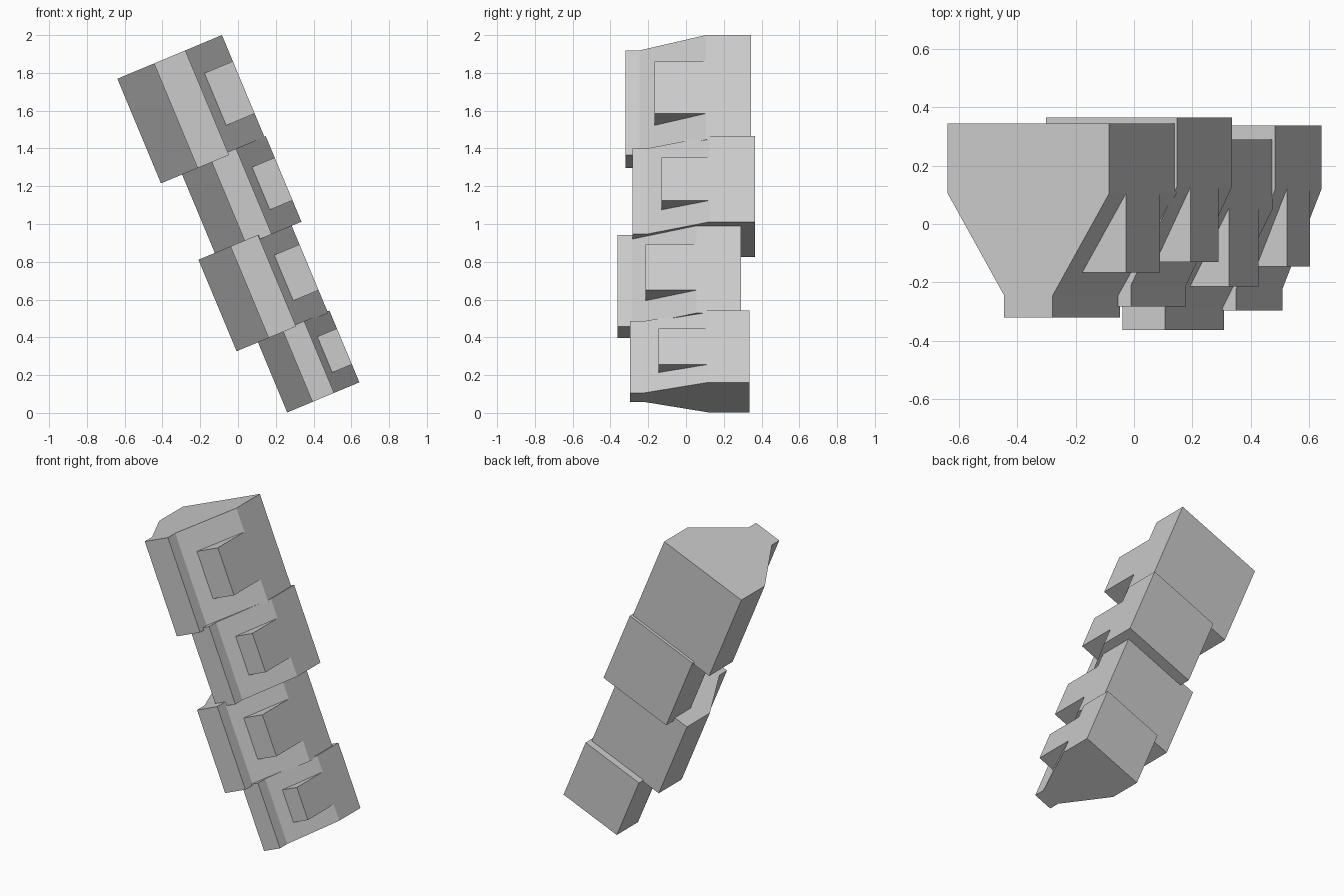
import bpy, math
from mathutils import Vector

if "Cube" in bpy.data.objects:
    bpy.data.objects.remove(bpy.data.objects["Cube"])

# Shared tilt: "across" runs along each block's width, "down" along the leaning axis
TILT = math.radians(22.65)
ACROSS = Vector((math.cos(TILT), 0, math.sin(TILT)))
DOWN = Vector((math.sin(TILT), 0, -math.cos(TILT)))


def prism(name, corner, profile, start, end):
    """Extrude an (across, y) profile along the leaning axis; across is measured from the right edge."""
    verts = [Vector((corner[0], y, corner[1])) + ACROSS * u + DOWN * d
             for d in (start, end) for u, y in profile]
    n = len(profile)
    faces = [tuple(range(n)), tuple(range(2 * n - 1, n - 1, -1))]
    faces += [(i, i + n, (i + 1) % n + n, (i + 1) % n) for i in range(n)]
    mesh = bpy.data.meshes.new(name)
    mesh.from_pydata(verts, [], faces)
    obj = bpy.data.objects.new(name, mesh)
    bpy.context.collection.objects.link(obj)
    return obj


# top right corner (x, z), width, length, y of: back, shoulder, lip, front, side box
BLOCKS = [
    ((-0.085, 2.0), 0.600, 0.600, 0.345, 0.105, -0.245, -0.320, -0.167),
    ((0.147, 1.465), 0.487, 0.491, 0.365, 0.128, -0.210, -0.282, -0.130),
    ((0.275, 1.013), 0.525, 0.525, 0.290, 0.055, -0.287, -0.363, -0.215),
    ((0.484, 0.542), 0.414, 0.412, 0.337, 0.120, -0.222, -0.296, -0.145),
]

for i, (corner, w, length, back, shoulder, lip, front, box) in enumerate(BLOCKS, 1):
    # Main block: tapered bay with a narrow front rib
    right = [(0, back), (0, shoulder), (-0.35 * w, lip), (-0.35 * w, front)]
    left = [(-w - u, y) for u, y in reversed(right)]
    prism(f"tower_block_{i}", corner, (right + left)[::-1], 0, length)
    # Side box filling the angle between sloping face and right side
    u = -0.35 * w * (shoulder - box) / (shoulder - lip)
    prism(f"side_box_{i}", corner,
          [(u, shoulder), (0, shoulder), (0, box), (u, box)][::-1][::-1],
          0.25 * length, 0.75 * length)

# Make all normals point outward
import bmesh
for obj in bpy.context.collection.objects:
    bm = bmesh.new()
    bm.from_mesh(obj.data)
    bmesh.ops.recalc_face_normals(bm, faces=bm.faces)
    bm.to_mesh(obj.data)
    bm.free()
